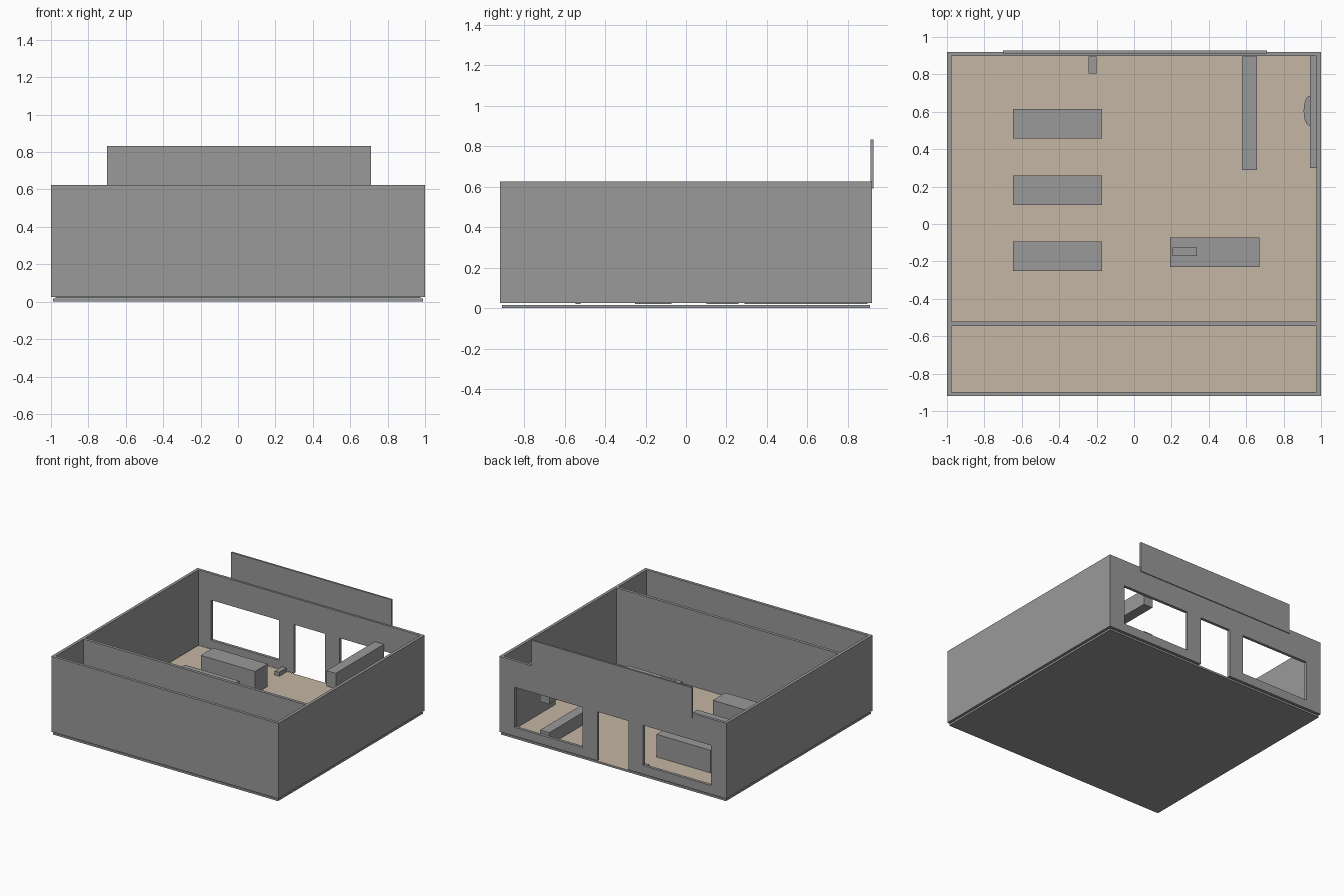
import bpy, bmesh, math

if "Cube" in bpy.data.objects:
    bpy.data.objects.remove(bpy.data.objects["Cube"])


def material(name, rgb):
    m = bpy.data.materials.new(name)
    m.diffuse_color = (*rgb, 1)
    m.use_nodes = True
    m.node_tree.nodes["Principled BSDF"].inputs["Base Color"].default_value = m.diffuse_color
    return m


GRAY = material("plain gray", (0.32, 0.32, 0.32))
TAN = material("tan floor", (0.552, 0.468, 0.371))


def finish(name, bm):
    bmesh.ops.recalc_face_normals(bm, faces=bm.faces)
    me = bpy.data.meshes.new(name)
    bm.to_mesh(me)
    bm.free()
    me.materials.append(GRAY)
    ob = bpy.data.objects.new(name, me)
    bpy.context.collection.objects.link(ob)
    return ob


def box(name, x, y, z):
    """Box from three (low, high) ranges."""
    bm = bmesh.new()
    bmesh.ops.create_cube(bm, size=1)
    for v in bm.verts:
        v.co = [r[0] + (c + 0.5) * (r[1] - r[0]) for r, c in zip((x, y, z), v.co)]
    return finish(name, bm)


def prism(name, outline, z):
    """Vertical extrusion of a flat outline."""
    bm = bmesh.new()
    face = bm.faces.new([bm.verts.new((px, py, z[0])) for px, py in outline])
    top = bmesh.ops.extrude_face_region(bm, geom=[face])["geom"]
    for v in top:
        if isinstance(v, bmesh.types.BMVert):
            v.co.z = z[1]
    return finish(name, bm)


def cut(target, cutters):
    for c in cutters:
        mod = target.modifiers.new("cut", "BOOLEAN")
        mod.operation = "DIFFERENCE"
        mod.solver = "EXACT"
        mod.object = c
    bpy.context.view_layer.update()
    dg = bpy.context.evaluated_depsgraph_get()
    me = bpy.data.meshes.new_from_object(target.evaluated_get(dg))
    target.modifiers.clear()
    target.data = me
    for c in cutters:
        bpy.data.objects.remove(c)


BASE = 0.02   # furniture underside
WALL = (0.025, 0.625)

# Floor slab with a tan upper surface
floor = box("floor", (-0.99, 0.99), (-0.91, 0.91), (0, 0.016))
floor.data.materials.append(TAN)
for p in floor.data.polygons:
    if p.normal.z > 0.5:
        p.material_index = 1

# Outer walls: hollow shell with a doorway and two shop windows at the back
walls = box("outer_walls", (-1, 1), (-0.92, 0.92), WALL)
gap = (0.85, 1.0)
cut(walls, [
    box("room_cutter", (-0.976, 0.976), (-0.897, 0.897), (-0.1, 1)),
    box("door_cutter", (-0.137, 0.137), gap, (-0.1, 0.414)),
    box("window_cutter_left", (-0.864, -0.265), gap, (0.095, 0.414)),
    box("window_cutter_right", (0.265, 0.864), gap, (0.095, 0.414)),
])
box("partition_wall", (-0.976, 0.976), (-0.546, -0.522), (BASE, 0.625))

# Blank sign board above the back facade
box("sign_board", (-0.70, 0.712), (0.912, 0.927), (0.59, 0.832))

# Row of display tables
for i, y in enumerate((0.457, 0.102, -0.252)):
    box(f"display_table_{i + 1}", (-0.648, -0.17), (y, y + 0.158), (BASE, 0.2))

# Service desk with a small device on top
box("service_desk", (0.193, 0.67), (-0.23, -0.072), (BASE, 0.2))
box("desk_device", (0.205, 0.336), (-0.17, -0.125), (0.2, 0.225))

# Low counter with a raised shelf box directly over it
box("low_counter", (0.577, 0.658), (0.29, 0.895), (BASE, 0.12))
box("raised_shelf", (0.577, 0.658), (0.29, 0.895), (0.345, 0.47))

# Little box beside the doorway
box("door_box", (-0.242, -0.2), (0.805, 0.895), (BASE, 0.052))

# Wall board with a shallow rounded bracket
box("wall_board", (0.94, 0.976), (0.3, 0.897), (BASE, 0.45))
half, rise = 0.08, 0.03
arc = [(0.942 - rise * math.sin(a) - 0.005, 0.605 + half * math.cos(a))
       for a in (math.pi * k / 8 for k in range(9))]
prism("rounded_bracket", [(0.945, 0.605 + half)] + arc + [(0.945, 0.605 - half)], (0.28, 0.38))
